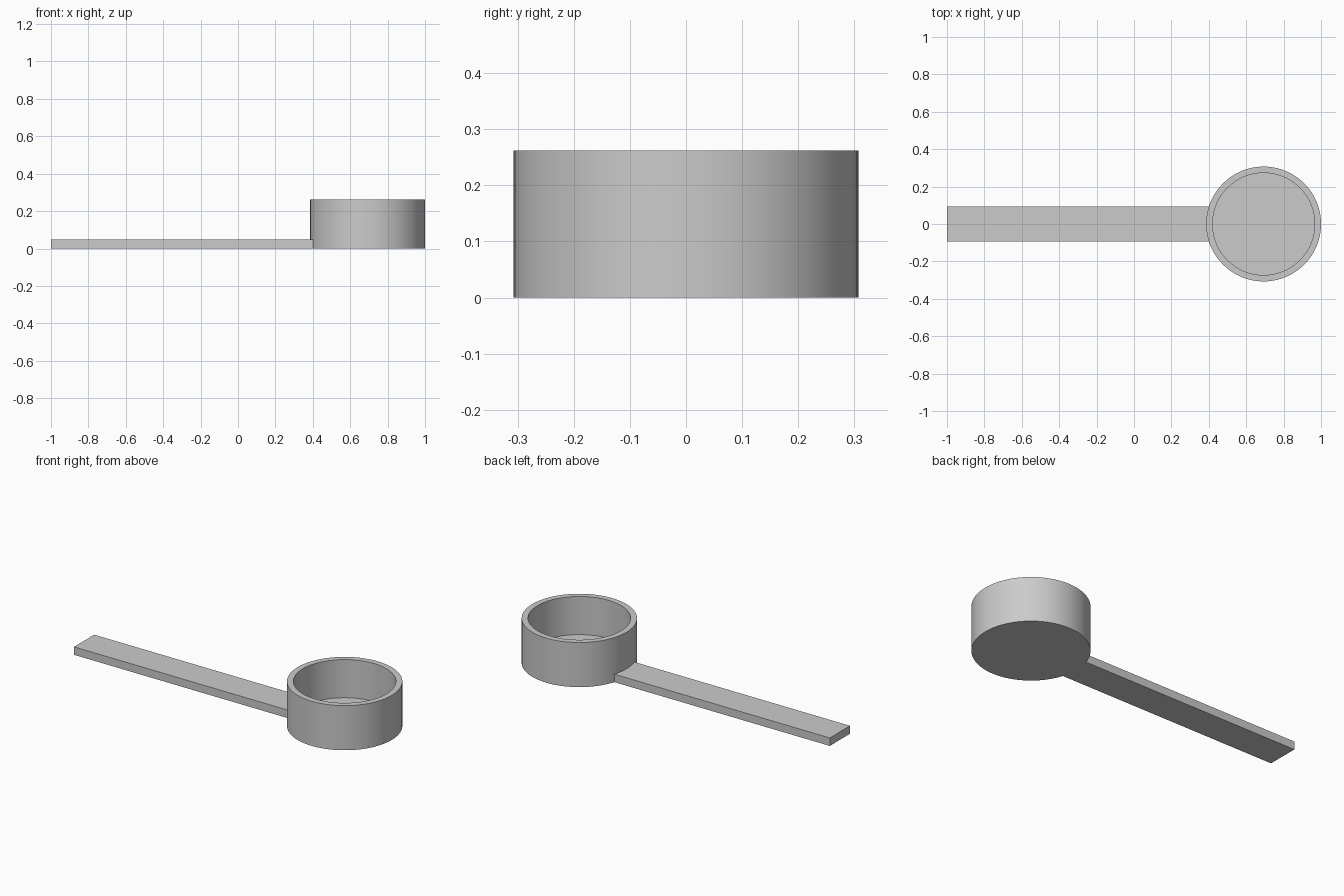
import bpy
import bmesh
import math

cube = bpy.data.objects.get("Cube")
if cube:
    bpy.data.objects.remove(cube, do_unlink=True)

CUP_X, OUTER, INNER = 0.693, 0.307, 0.273
CUP_HEIGHT, FLOOR = 0.262, 0.038
HANDLE_HALF, HANDLE_HEIGHT = 0.0935, 0.047
SEGMENTS = 96

grey = bpy.data.materials.new("plain grey")
grey.use_nodes = True
grey.diffuse_color = (0.6, 0.6, 0.6, 1)
grey.node_tree.nodes["Principled BSDF"].inputs["Base Color"].default_value = grey.diffuse_color


def finish(name, bm):
    """Turn a bmesh into a shaded, coloured object."""
    bmesh.ops.recalc_face_normals(bm, faces=bm.faces)
    mesh = bpy.data.meshes.new(name)
    bm.to_mesh(mesh)
    bm.free()
    mesh.materials.append(grey)
    obj = bpy.data.objects.new(name, mesh)
    bpy.context.collection.objects.link(obj)
    bpy.ops.object.select_all(action="DESELECT")
    obj.select_set(True)
    bpy.context.view_layer.objects.active = obj
    bpy.ops.object.shade_smooth_by_angle(angle=math.radians(30))
    return obj


# Cup: four rings joined into outer wall, rim and inner wall, capped by floors
bm = bmesh.new()
rings = []
for radius, z in [(OUTER, 0), (OUTER, CUP_HEIGHT), (INNER, CUP_HEIGHT), (INNER, FLOOR)]:
    angles = [math.tau * i / SEGMENTS for i in range(SEGMENTS)]
    rings.append([bm.verts.new((radius * math.cos(a), radius * math.sin(a), z)) for a in angles])
for low, high in zip(rings, rings[1:]):
    for i in range(SEGMENTS):
        j = (i + 1) % SEGMENTS
        bm.faces.new((low[i], low[j], high[j], high[i]))
bm.faces.new(rings[0])
bm.faces.new(rings[-1])
cup = finish("measuring_cup", bm)
cup.location.x = CUP_X

# Handle: flat bar whose end is curved to fit the cup wall
bm = bmesh.new()
outline = [(-1, HANDLE_HALF), (-1, -HANDLE_HALF)]
for i in range(13):
    y = HANDLE_HALF * (i / 6 - 1)
    outline.append((CUP_X - math.sqrt((OUTER - 0.001) ** 2 - y * y), y))
base = bm.faces.new([bm.verts.new((x, y, 0)) for x, y in outline])
extruded = bmesh.ops.extrude_face_region(bm, geom=[base], use_keep_orig=True)
top = [v for v in extruded["geom"] if isinstance(v, bmesh.types.BMVert)]
bmesh.ops.translate(bm, verts=top, vec=(0, 0, HANDLE_HEIGHT))
finish("handle", bm)
